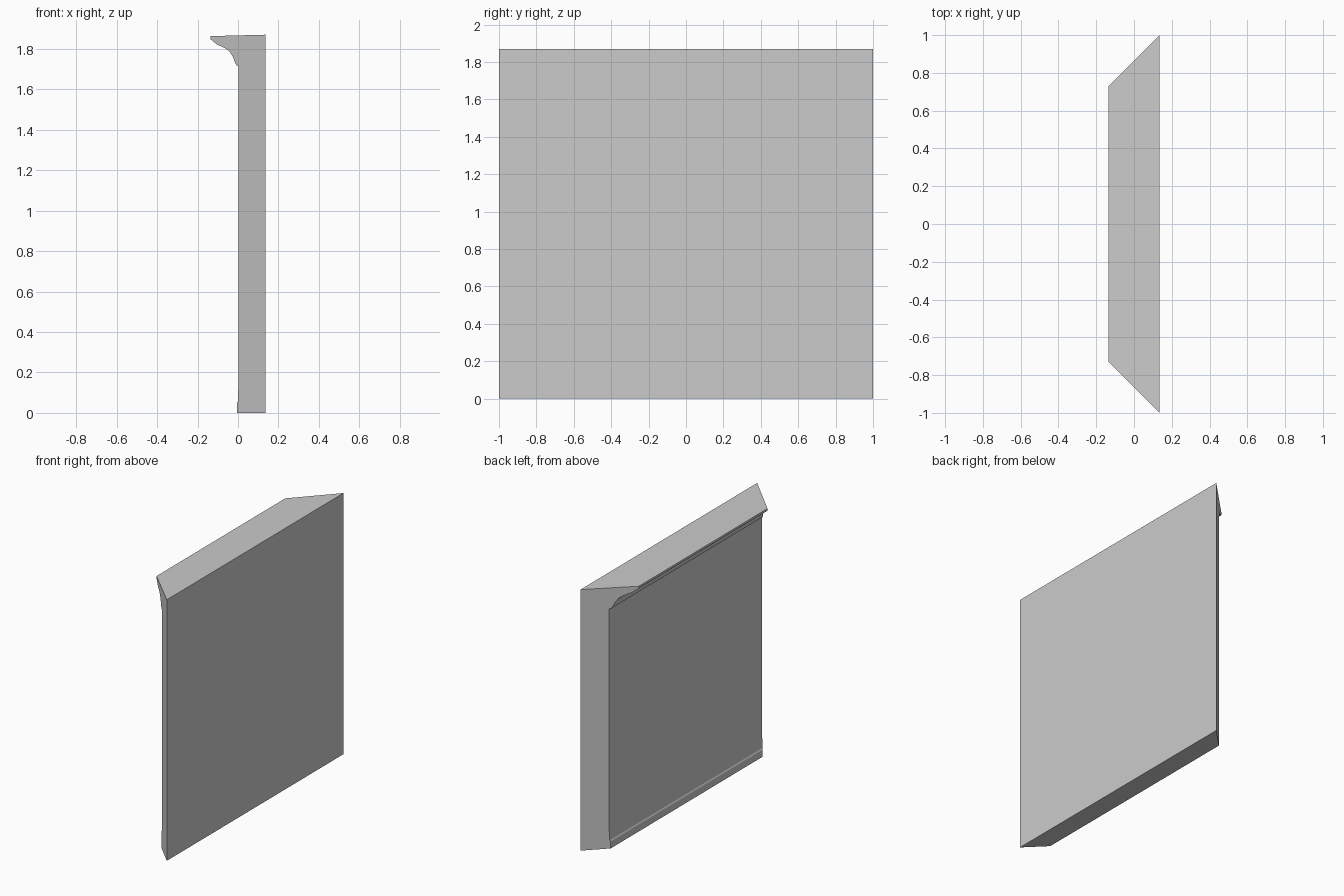
import bpy, bmesh

if "Cube" in bpy.data.objects:
    bpy.data.objects.remove(bpy.data.objects["Cube"])

# Wall panel cross-section (x, z): flat back, crown lip at top, slight skirting at bottom
BACK = 0.136
profile = [
    (BACK, 0.0), (BACK, 1.87), (-0.136, 1.863), (-0.136, 1.848),
    (-0.105, 1.822), (-0.063, 1.803), (-0.04, 1.785), (-0.025, 1.76),
    (-0.014, 1.73), (-0.007, 1.718), (0.003, 1.715),
    (0.003, 0.13), (0.0, 0.105), (0.0, 0.06), (-0.005, 0.05), (-0.005, 0.0),
]


def mitred_panel(name, pts, half_length):
    """Run the profile along y with both ends mitred at 45 degrees."""
    bm = bmesh.new()
    ends = []
    for side in (-1, 1):
        ends.append([bm.verts.new((x, side * (half_length - (BACK - x)), z))
                     for x, z in pts])
    a, b = ends
    n = len(pts)
    for i in range(n):
        j = (i + 1) % n
        bm.faces.new((a[i], a[j], b[j], b[i]))
    bm.faces.new(a)
    bm.faces.new(b[::-1])
    bmesh.ops.recalc_face_normals(bm, faces=bm.faces)
    mesh = bpy.data.meshes.new(name)
    bm.to_mesh(mesh)
    bm.free()
    obj = bpy.data.objects.new(name, mesh)
    bpy.context.collection.objects.link(obj)
    return obj


mitred_panel("wall_panel", profile, 1.0)
